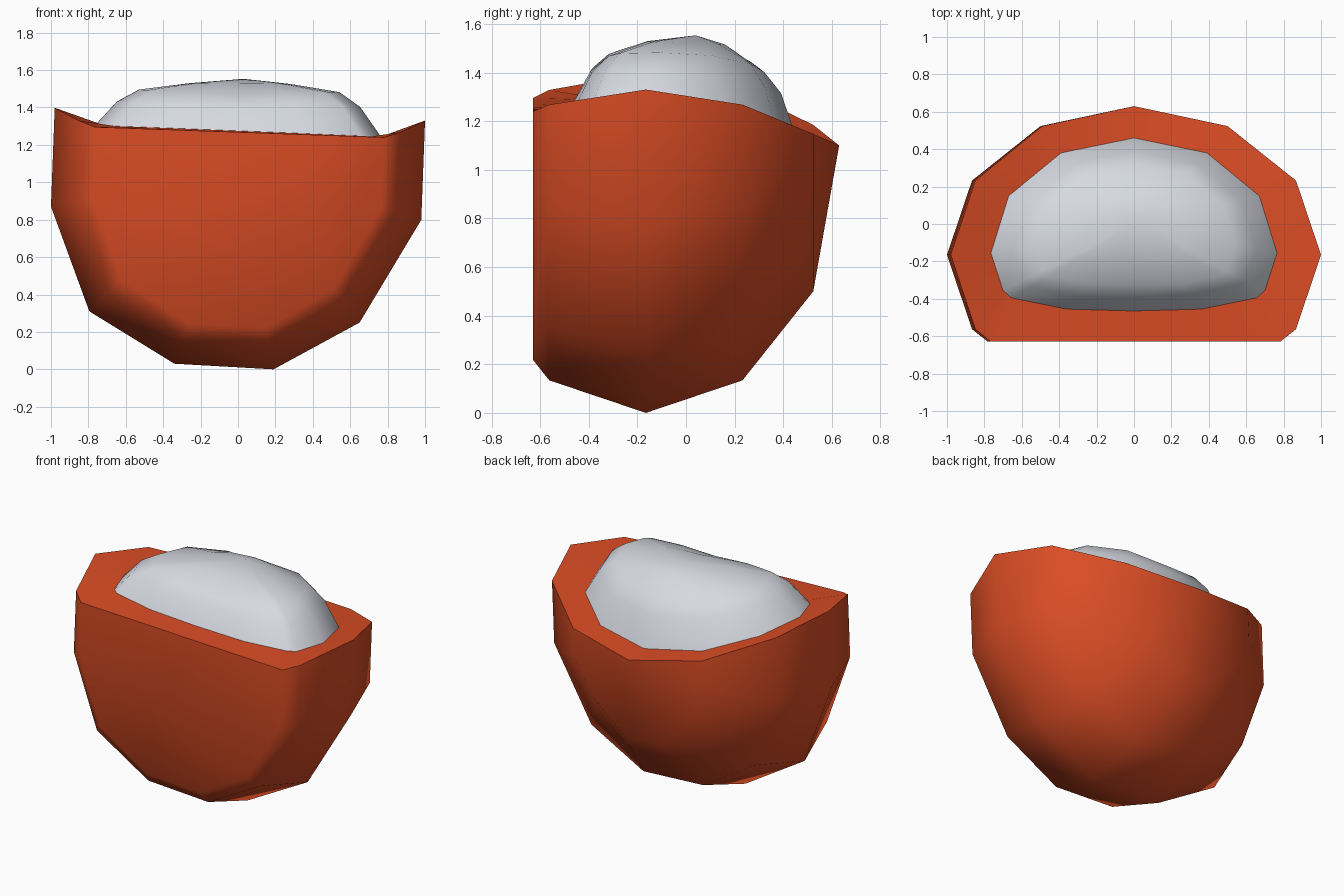
import bpy, bmesh, math

if "Cube" in bpy.data.objects:
    bpy.data.objects.remove(bpy.data.objects["Cube"])


def material(name, col):
    m = bpy.data.materials.new(name)
    m.diffuse_color = (*col, 1)
    m.use_nodes = True
    m.node_tree.nodes["Principled BSDF"].inputs["Base Color"].default_value = m.diffuse_color
    return m


def finish(bm, name, mat, angle):
    bmesh.ops.recalc_face_normals(bm, faces=bm.faces)
    me = bpy.data.meshes.new(name)
    bm.to_mesh(me)
    bm.free()
    ob = bpy.data.objects.new(name, me)
    bpy.context.collection.objects.link(ob)
    me.materials.append(mat)
    bpy.ops.object.select_all(action='DESELECT')
    ob.select_set(True)
    bpy.context.view_layer.objects.active = ob
    bpy.ops.object.shade_smooth_by_angle(angle=math.radians(angle))
    return ob


orange = material("orange red", (0.70, 0.073, 0.018))
pale = material("pale grey", (0.68, 0.70, 0.76))

# Widest cross-section of the cup (x, z), from left rim round the bottom to right rim
SECTION = [(-.98, 1.41), (-1, .87), (-.795, .31), (-.34, .03),
           (.19, 0), (.65, .25), (.98, .80), (1, 1.33)]
POLE = (0, .63, 1.10)
CLIP = .23          # where the flat front cuts the last ring


def rim_z(x):
    return 1.10 + .27 * x * x - .04 * x


def cup_point(i, lat):
    x, z = SECTION[i]
    c, s = math.cos(math.radians(lat)), math.sin(math.radians(lat))
    x, y = x * c, -.165 + .795 * s
    if i in (0, 7):                       # the rim curves down to the back
        return x, y, rim_z(x)
    if i in (1, 6):
        z -= .1
    z = 1 + (z - 1) * c
    return x, y, z + .1 * min(1, max(0, (z - .5) / .2))


def lerp(a, b, t):
    return tuple(p + (q - p) * t for p, q in zip(a, b))


# Cup shell: rings from the flat front to the pole at the back
bm = bmesh.new()
rows = [[lerp(cup_point(i, -30), cup_point(i, -60), CLIP) for i in range(8)]]
rows += [[cup_point(i, lat) for i in range(8)] for lat in (-30, 0, 30, 60)]
V = [[bm.verts.new(p) for p in r] for r in rows]
pole = bm.verts.new(POLE)
for a, b in zip(V, V[1:]):
    for i in range(7):
        bm.faces.new((a[i], a[i + 1], b[i + 1], b[i]))
for i in range(7):
    bm.faces.new((V[-1][i], V[-1][i + 1], pole))

# Flat front, with three extra points along its straight top edge
front = [bm.verts.new(lerp(rows[0][7], rows[0][0], t)) for t in (.27, .5, .73)]
bm.faces.new(V[0] + front)

# Inner edge of the rim (x, y), right half from front to back
HALF = [(.36, -.455), (.655, -.395), (.70, -.355), (.765, -.155), (.67, .15), (.39, .38)]
inner_xy = [(0, -.465)] + HALF + [(0, .46)] + [(-x, y) for x, y in reversed(HALF)]
inner = []
for x, y in inner_xy:
    f = min(1, max(0, (-y - .1) / .3))    # front edge lies on the straight rim
    inner.append((x, y, (1 - f) * (rim_z(x) + .015) + f * (1.275 - .04 * x)))

# Rim band
outer = [front[1], front[0]] + [r[7] for r in V] + [pole] + [r[0] for r in reversed(V)] + [front[2]]
iv = [bm.verts.new(p) for p in inner]
n = len(iv)
for i in range(n):
    j = (i + 1) % n
    bm.faces.new((outer[i], outer[j], iv[j], iv[i]))
finish(bm, "cup", orange, 58)

# Filling mound: shrinking rings that rise to a rounded top
bm = bmesh.new()
rings = [[bm.verts.new(p) for p in inner]]
for s, g in ((.85, .46), (.70, .66), (.35, .92)):
    ring = []
    for x, y, z in inner:
        k = min(1, g + .12 * abs(x) / .77 * (1 - s) / .3 * (s > .5))
        ring.append(bm.verts.new((x * s + .02 * (1 - s), y * s, z + (1.55 - z) * k)))
    rings.append(ring)
top = bm.verts.new((.03, .04, 1.553))
for a, b in zip(rings, rings[1:]):
    for i in range(n):
        j = (i + 1) % n
        bm.faces.new((a[i], a[j], b[j], b[i]))
for i in range(n):
    bm.faces.new((rings[-1][i], rings[-1][(i + 1) % n], top))
finish(bm, "filling", pale, 60)
